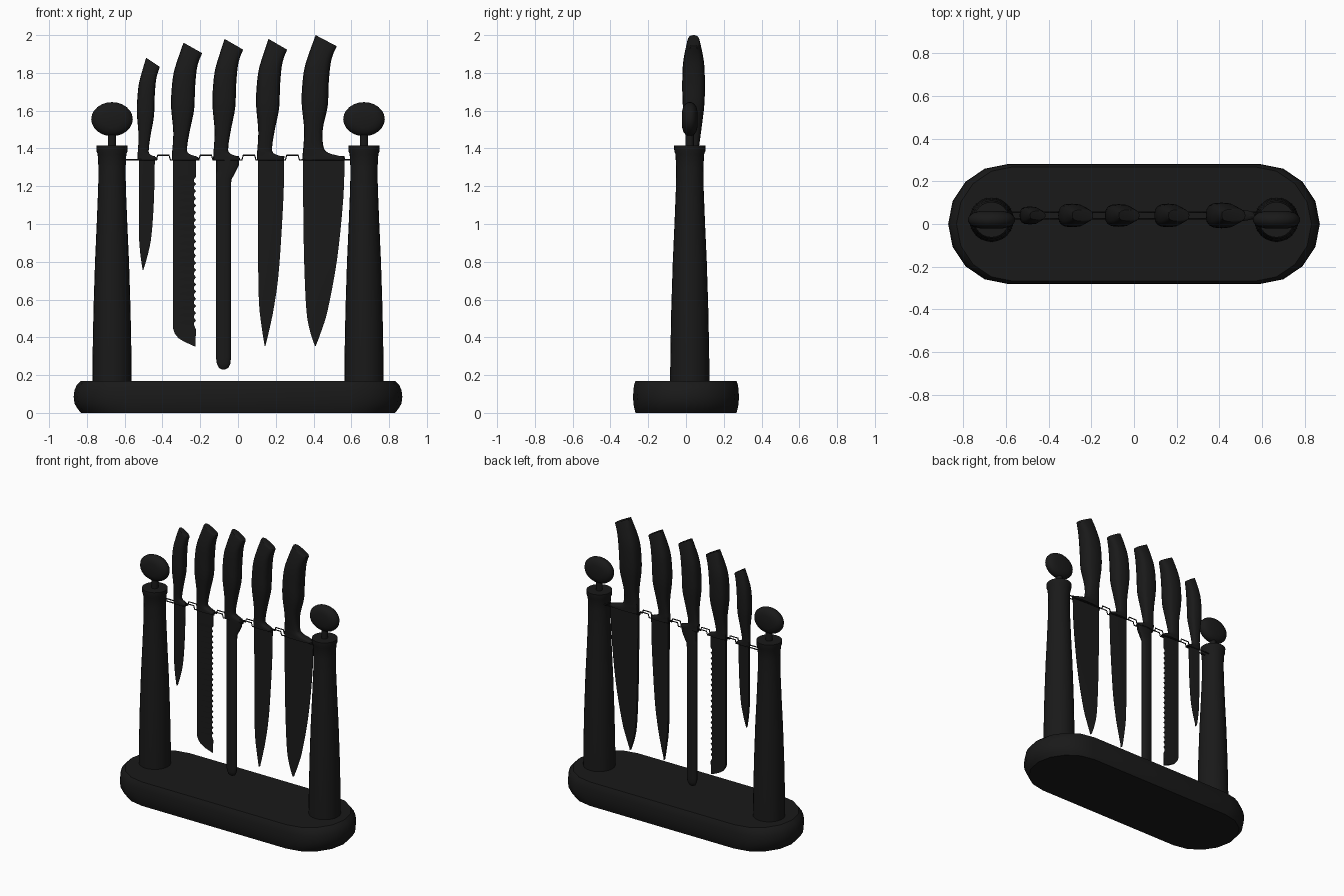
import bpy, bmesh
from math import sin, cos, pi, copysign, radians

if "Cube" in bpy.data.objects:
    bpy.data.objects.remove(bpy.data.objects["Cube"])

black = bpy.data.materials.new("black")
black.diffuse_color = (0.01, 0.01, 0.01, 1)
black.use_nodes = True
black.node_tree.nodes["Principled BSDF"].inputs["Base Color"].default_value = black.diffuse_color
KY = 0.04      # centre plane of the knives
PY = 0.02      # centre of the posts
RACK = 1.34    # height of the rack


def loft(name, rings):
    """Skin a list of equal-length point rings and cap both ends."""
    bm = bmesh.new()
    vs = [[bm.verts.new(p) for p in r] for r in rings]
    n = len(vs[0])
    for a, b in zip(vs, vs[1:]):
        for i in range(n):
            j = (i + 1) % n
            bm.faces.new((a[i], a[j], b[j], b[i]))
    bm.faces.new(vs[0])
    bm.faces.new(vs[-1])
    bmesh.ops.recalc_face_normals(bm, faces=bm.faces)
    me = bpy.data.meshes.new(name)
    bm.to_mesh(me)
    bm.free()
    me.materials.append(black)
    ob = bpy.data.objects.new(name, me)
    bpy.context.collection.objects.link(ob)
    return ob


def smooth(pts, n=4):
    """Catmull-Rom resampling of a list of tuples."""
    out = []
    for i in range(len(pts) - 1):
        p0, p1, p2, p3 = pts[max(i - 1, 0)], pts[i], pts[i + 1], pts[min(i + 2, len(pts) - 1)]
        for k in range(n):
            t = k / n
            out.append(tuple(0.5 * (2 * b + (c - a) * t + (2 * a - 5 * b + 4 * c - d) * t * t
                                    + (3 * b - a - 3 * c + d) * t ** 3)
                             for a, b, c, d in zip(p0, p1, p2, p3)))
    return out + [pts[-1]]


def oval(n=16, e=0.7):
    """Rounded section: u runs 0..1 from left to right, v -1..1 in depth."""
    pw = lambda v: copysign(abs(v) ** e, v)
    return [((1 + pw(cos(2 * pi * i / n))) / 2, pw(sin(2 * pi * i / n))) for i in range(n)]


def sweep(name, stations, section):
    """Stations: left x, left z, right x, right z, half thickness."""
    return loft(name, [[(lx + (rx - lx) * u, KY + v * t, lz + (rz - lz) * u) for u, v in section]
                       for lx, lz, rx, rz, t in stations])


# Base: stadium with rounded rim
half = [(0.593 + 0.277 * cos(a), 0.28 * sin(a)) for a in [-pi / 2 + pi * i / 8 for i in range(9)]]
outline = half + [(-x, -y) for x, y in half]
loft("base", [[(x * s, y * s, z) for x, y in outline] for z, s in
              [(0, .955), (.02, .975), (.05, .995), (.085, 1), (.12, .995), (.15, .98), (.17, .955)]])

# Posts, necks and flattened knobs
post = [(.15, .104), (.3, .103), (.55, .098), (.8, .09), (1.0, .081), (1.2, .073), (1.3, .072),
        (1.37, .076), (1.385, .082), (1.415, .083)]
knob = [(.05, -.042), (.5, -.040), (.75, -.034), (.92, -.022), (1, -.008)]
knob += [(r, -y) for r, y in reversed(knob)]
circ = [(cos(2 * pi * i / 24), sin(2 * pi * i / 24)) for i in range(24)]
for side, sx in (("left", -.667), ("right", .667)):
    loft(side + "_post", [[(sx + r * c, PY + r * s, z) for c, s in circ] for z, r in post])
    loft(side + "_neck", [[(sx + .022 * c, PY + .022 * s, z) for c, s in circ] for z in (1.41, 1.49)])
    loft(side + "_knob", [[(sx + .11 * r * c, PY + y, 1.555 + .09 * r * s) for c, s in circ]
                          for r, y in knob])

# Wire rack: two crenellated wires joined to the posts
path = [(-.61, RACK)]
for bx in (-.395, -.17, .058, .288):
    path += [(bx - .037, RACK), (bx - .03, RACK + .024), (bx + .03, RACK + .024), (bx + .037, RACK)]
path.append((.61, RACK))
for side, y in (("front", KY - .015), ("back", KY + .015)):
    cu = bpy.data.curves.new(side + "_wire", 'CURVE')
    cu.dimensions = '3D'
    cu.bevel_depth = .004
    cu.bevel_resolution = 1
    cu.use_fill_caps = True
    sp = cu.splines.new('POLY')
    sp.points.add(len(path) - 1)
    for p, (x, z) in zip(sp.points, path):
        p.co = (x, y, z, 1)
    cu.materials.append(black)
    bpy.context.collection.objects.link(bpy.data.objects.new(side + "_wire", cu))


# Handles: one shared profile, scaled per knife
def handle(name, x, w, h, thick, heel=1.0):
    prof = [(0, 0, heel, 0, .45), (0, .03, heel - .03, .022, .45),
            (.01, .07, .62 + (heel - 1) * .6, .055, .46), (.03, .12, .57 + (heel - 1) * .3, .11, .5),
            (.05, .25, .67, .25, .7), (-.03, .45, .83, .43, .95), (-.01, .6, .86, .6, 1),
            (.07, .745, .92, .76, .95), (.25, .88, 1.0, .84, .78), (.41, .985, 1.11, .9, .55),
            (.43, 1, 1.12, .912, .45)]
    sweep(name, smooth([(x + a * w, RACK + b * h, x + c * w, RACK + d * h, t * thick)
                        for a, b, c, d, t in prof]), oval())


handle("paring_handle", -.532, .105, .54, .042)
handle("bread_handle", -.35, .142, .62, .055)
handle("steel_handle", -.131, .14, .64, .053)
handle("carving_handle", .10, .142, .64, .055)
handle("chef_handle", .342, .16, .66, .06, 1.39)

# Blades: thick spine on the left, thin edge on the right
WEDGE = [(0, 1), (.5, .75), (1, .1), (1, -.1), (.5, -.75), (0, -1)]


def blade(name, pts):
    sweep(name, smooth([(l, z, r, z, .009) for z, l, r in pts]), WEDGE)


blade("paring_blade", [(1.36, -.525, -.44), (1.13, -.525, -.445), (.94, -.524, -.458),
                       (.84, -.517, -.477), (.757, -.505, -.501)])
blade("carving_blade", [(1.36, .105, .245), (1.13, .106, .24), (.76, .107, .217),
                        (.57, .112, .192), (.45, .126, .168), (.355, .141, .145)])
blade("chef_blade", [(1.36, .344, .565), (1.13, .345, .557), (.81, .35, .524),
                     (.545, .362, .475), (.43, .382, .44), (.355, .407, .412)])

# Bread blade with a toothed edge and slanted end
bread = [(-.345, 1.36, -.222, 1.36, .009), (-.345, 1.26, -.222, 1.26, .009)]
for i in range(21):
    z = 1.25 - i * .038
    for dz, x in ((0, -.222), (.012, -.232), (.026, -.232)):
        bread.append((-.345, z - dz, x, z - dz, .009))
bread += [(-.345, .45, -.222, .44, .009), (-.335, .42, -.224, .40, .009),
          (-.315, .395, -.225, .37, .009), (-.285, .377, -.225, .35, .009)]
sweep("bread_blade", bread, WEDGE)

# Sharpening steel with guard and rounded tip
sweep("sharpening_steel", [(-.116, 1.36, .005, 1.36, .018), (-.116, 1.31, .004, 1.31, .018),
                           (-.116, 1.27, -.018, 1.265, .018), (-.116, 1.24, -.035, 1.235, .018),
                           (-.116, 1.2, -.037, 1.2, .018), (-.116, .29, -.037, .29, .018),
                           (-.112, .26, -.041, .26, .017), (-.101, .238, -.052, .238, .013),
                           (-.085, .23, -.068, .23, .006)], oval(16, .9))

# Smooth shading with sharp edges kept
bpy.ops.object.select_all(action='DESELECT')
for ob in bpy.context.scene.objects:
    if ob.type == 'MESH':
        ob.select_set(True)
        bpy.context.view_layer.objects.active = ob
bpy.ops.object.shade_smooth_by_angle(angle=radians(35))
